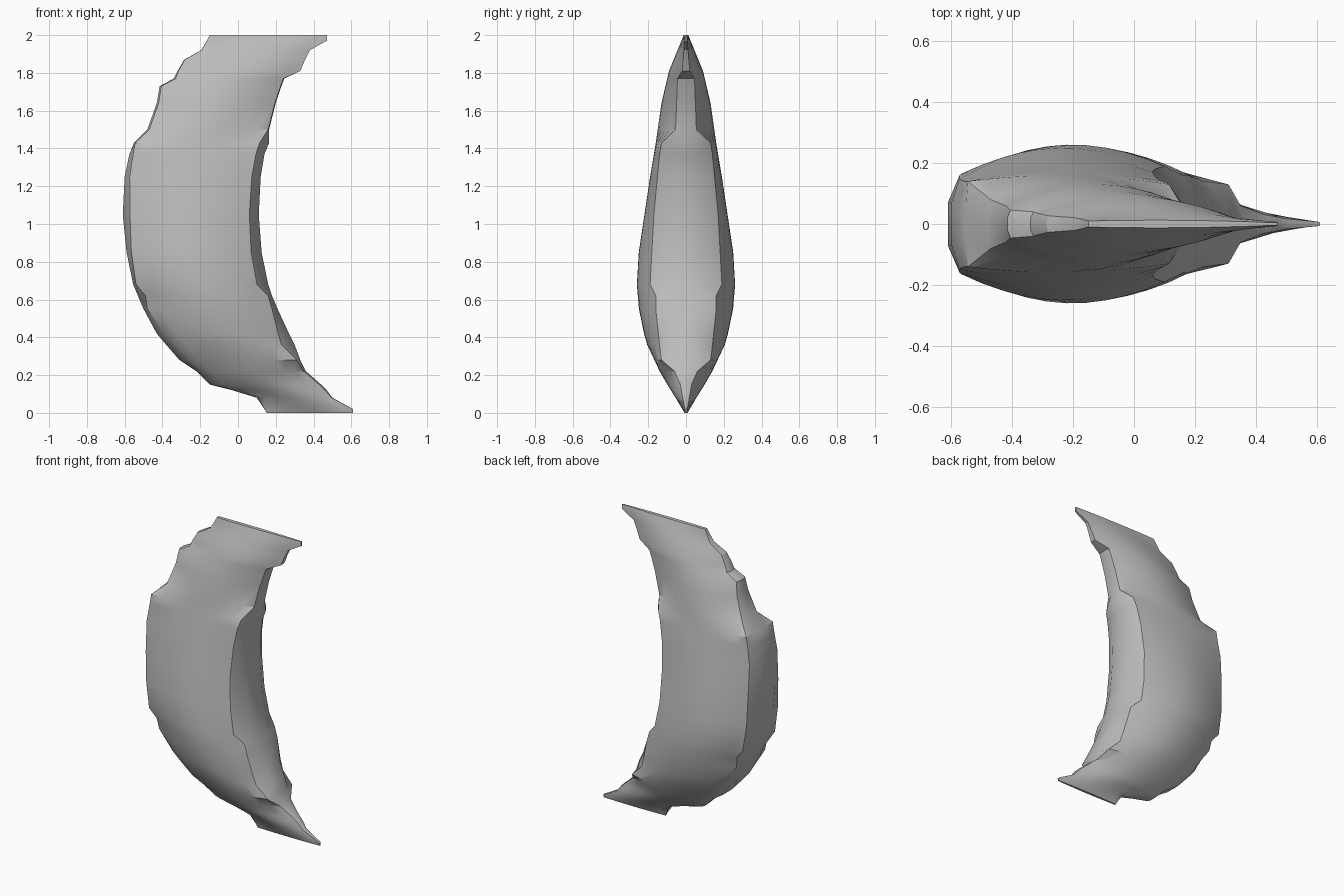
import bpy
import bmesh
import math

# Remove the default cube
default_cube = bpy.data.objects.get("Cube")
if default_cube:
    bpy.data.objects.remove(default_cube, do_unlink=True)


def make_material(name, colour):
    material = bpy.data.materials.new(name)
    material.use_nodes = True
    material.diffuse_color = colour
    material.node_tree.nodes["Principled BSDF"].inputs["Base Color"].default_value = colour
    return material


def sample(table, height):
    """Linear lookup of the values that belong to a height."""
    for low, high in zip(table, table[1:]):
        if height <= high[0]:
            mix = max(0, (height - low[0]) / (high[0] - low[0]))
            return [a + (b - a) * mix for a, b in zip(low[1:], high[1:])]
    return table[-1][1:]


# Crescent outline: height, outer edge, inner edge
outline = [
    (0, .15, .61), (.02, .14, .61), (.08, .10, .5), (.12, -.03, .47),
    (.15, -.15, .44), (.22, -.22, .36), (.28, -.31, .33), (.36, -.38, .30),
    (.42, -.43, .27), (.55, -.5, .21), (.62, -.53, .18), (.68, -.555, .16),
    (.85, -.59, .125), (1.05, -.61, .11), (1.25, -.6, .12), (1.37, -.575, .14),
    (1.43, -.55, .165), (1.5, -.48, .165), (1.64, -.43, .2), (1.73, -.415, .23),
    (1.77, -.34, .245), (1.81, -.32, .33), (1.87, -.285, .355),
    (1.92, -.195, .38), (1.97, -.165, .47), (2, -.15, .47),
]

# Half thickness of the swollen middle: height, half thickness
thickness = [
    (0, .008), (.08, .055), (.2, .13), (.36, .205), (.5, .245), (.68, .26),
    (.85, .25), (1.05, .22), (1.25, .19), (1.43, .16), (1.64, .13),
    (1.81, .09), (1.92, .045), (2, .012),
]

# Chipped rims: height, outer half width, outer bevel, inner half width, inner bevel
rims = [
    (0, .004, 0, .003, 0), (.15, .04, .01, .03, .01), (.22, .08, .03, .06, .01),
    (.28, .11, .05, .13, .02), (.36, .13, .05, .14, .07), (.55, .15, .02, .16, .03),
    (.62, .16, .04, .16, .02), (.68, .17, .015, .19, .06), (1.05, .16, .038, .17, .05),
    (1.37, .14, .02, .14, .045), (1.43, .14, .005, .13, .05), (1.5, .08, .01, .055, .005),
    (1.77, .04, .01, .045, .005), (1.81, .035, .005, .02, 0), (2, .01, 0, .004, 0),
]


def half_section(height, outer, inner):
    """Front half of one cross-section, from the outer rim to the inner rim."""
    half = sample(thickness, height)[0]
    outer_width, outer_bevel, inner_width, inner_bevel = sample(rims, height)
    start, end = outer + outer_bevel, inner - inner_bevel
    points = [(outer, outer_width * 0.45)]
    steps = 10
    for step in range(steps + 1):
        t = step / steps
        rim_width = outer_width + (inner_width - outer_width) * t
        bulge = max(0, half - (outer_width + inner_width) / 2)
        y = rim_width + bulge * math.sin(math.pi * t) ** 0.9
        points.append((start + (end - start) * t, y))
    points.append((inner, inner_width * 0.45))
    return points


def loft(name, rings, material):
    """Skin a closed solid through a stack of rings."""
    bm = bmesh.new()
    loops = [[bm.verts.new(point) for point in ring] for ring in rings]
    for lower, upper in zip(loops, loops[1:]):
        for i in range(len(lower)):
            j = (i + 1) % len(lower)
            bm.faces.new((lower[i], lower[j], upper[j], upper[i]))
    bm.faces.new(list(reversed(loops[0])))
    bm.faces.new(loops[-1])
    bmesh.ops.remove_doubles(bm, verts=bm.verts, dist=0.0005)
    bmesh.ops.recalc_face_normals(bm, faces=bm.faces)
    mesh = bpy.data.meshes.new(name)
    bm.to_mesh(mesh)
    bm.free()
    mesh.materials.append(material)
    shape = bpy.data.objects.new(name, mesh)
    bpy.context.collection.objects.link(shape)
    return shape


# Stack mirrored cross-sections into the curved shard
stone = make_material("plain grey", (0.5, 0.5, 0.5, 1))
rings = []
for height, outer, inner in outline:
    section = half_section(height, outer, inner)
    front = [(x, -y, height) for x, y in section]
    back = [(x, y, height) for x, y in reversed(section)]
    rings.append(front + back)
shard = loft("curved_shard", rings, stone)

# Smooth flanks with crisp broken rims
bpy.ops.object.select_all(action="DESELECT")
shard.select_set(True)
bpy.context.view_layer.objects.active = shard
bpy.ops.object.shade_smooth_by_angle(angle=math.radians(30))
